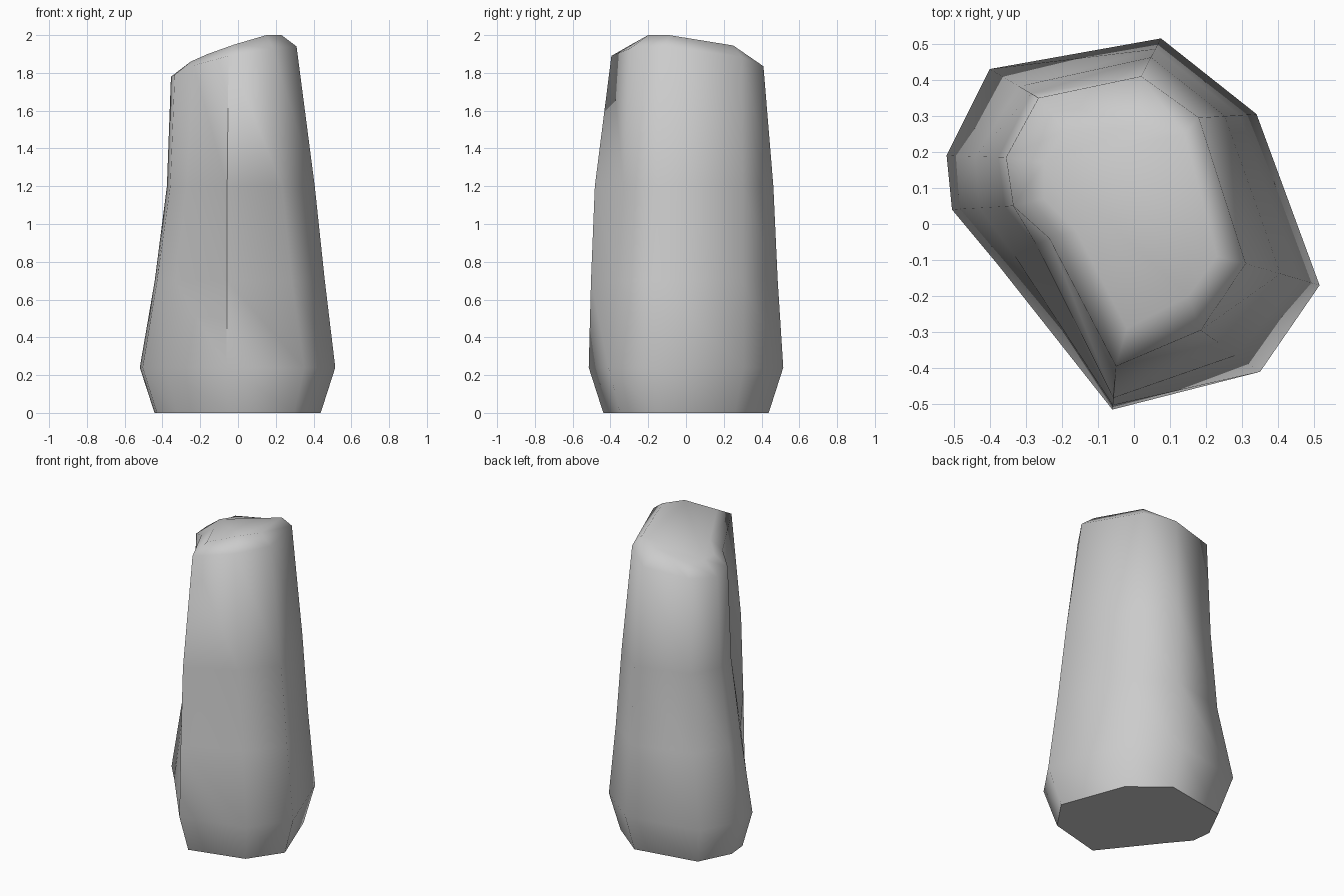
import bpy
import bmesh
from mathutils import Vector

default_cube = bpy.data.objects.get("Cube")
if default_cube:
    bpy.data.objects.remove(default_cube, do_unlink=True)

# Stone colour
stone = bpy.data.materials.new("grey stone")
stone.use_nodes = True
stone_colour = (0.6, 0.6, 0.6, 1)
stone.diffuse_color = stone_colour
shader = stone.node_tree.nodes["Principled BSDF"]
shader.inputs["Base Color"].default_value = stone_colour
shader.inputs["Roughness"].default_value = 0.9

# One column per corner of the pillar:
# belly point, rim point, cap point, inward lean at the low and middle rings
columns = [
    ((-.40, .43), (-.265, .35, 1.81), (-.19, .26, 1.86), (.6, .85)),
    ((.075, .515), (.02, .41, 1.835), (.02, .27, 1.90), (.28, .5)),
    ((.34, .305), (.18, .295, 1.885), (.14, .25, 1.945), (.3, .55)),
    ((.515, -.17), (.31, -.11, 1.94), (.23, -.09, 2), (.27, .53)),
    ((.35, -.41), (.185, -.295, 1.93), (.15, -.2, 2), (.4, .7)),
    ((-.06, -.515), (-.05, -.395, 1.89), (-.02, -.29, 1.95), (.1, .27)),
    ((-.38, -.11), (-.235, -.04, 1.84), (-.16, -.02, 1.9), (.33, .75)),
    ((-.505, .04), (-.335, .05, 1.79), (-.25, .07, 1.86), (.45, .86)),
    ((-.52, .19), (-.355, .185, 1.78), (-.25, .17, 1.86), (.48, .87)),
]
base_scale = 0.85
belly_height, low_height, middle_height = 0.24, 0.7, 1.2


def column_points(belly, rim, cap, leans):
    """Points of one corner from the ground up to the cap."""
    belly, rim = Vector((*belly, belly_height)), Vector(rim)
    base = belly * base_scale
    base.z = 0
    points = [base, belly]
    for lean, height in zip(leans, (low_height, middle_height)):
        point = belly.lerp(rim, lean)
        point.z = height
        points.append(point)
    return points + [rim, Vector(cap)]


# Skin the rings, then close the cap and the underside
bm = bmesh.new()
strips = [[bm.verts.new(p) for p in column_points(*c)] for c in columns]
for index, strip in enumerate(strips):
    after = strips[(index + 1) % len(strips)]
    for level in range(len(strip) - 1):
        bm.faces.new((strip[level], after[level],
                      after[level + 1], strip[level + 1]))
bm.faces.new([strip[-1] for strip in strips])
bm.faces.new([strip[0] for strip in strips])
bmesh.ops.recalc_face_normals(bm, faces=bm.faces)

mesh = bpy.data.meshes.new("rock_pillar")
bm.to_mesh(mesh)
bm.free()
mesh.materials.append(stone)
pillar = bpy.data.objects.new("rock_pillar", mesh)
bpy.context.collection.objects.link(pillar)

# Smooth sides with a crisp edge around the flat underside
bpy.ops.object.select_all(action="DESELECT")
pillar.select_set(True)
bpy.context.view_layer.objects.active = pillar
bpy.ops.object.shade_smooth_by_angle(angle=1.13)
